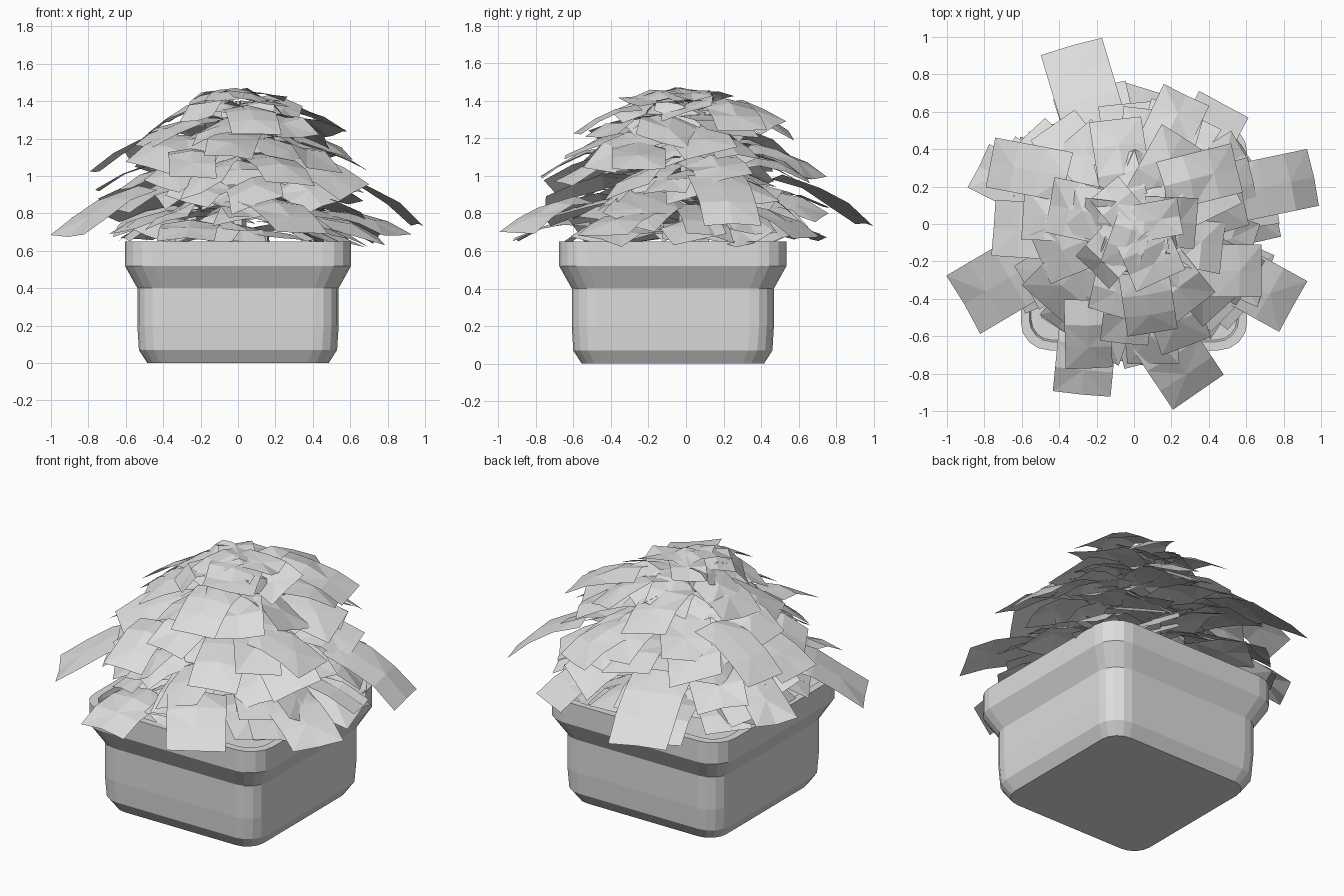
import bpy
import math
import random
from mathutils import Vector

random.seed(5)

default_cube = bpy.data.objects.get("Cube")
if default_cube:
    bpy.data.objects.remove(default_cube, do_unlink=True)

# One plain material for the whole plant
TONE = (0.72, 0.72, 0.72, 1)
grey = bpy.data.materials.new("light grey")
grey.use_nodes = True
grey.diffuse_color = TONE
grey.node_tree.nodes["Principled BSDF"].inputs["Base Color"].default_value = TONE


def make_object(name, verts, faces):
    mesh = bpy.data.meshes.new(name)
    mesh.from_pydata(verts, [], faces)
    mesh.materials.append(grey)
    mesh.update()
    obj = bpy.data.objects.new(name, mesh)
    bpy.context.collection.objects.link(obj)
    return obj


def rounded_square(half, radius, z, center_y, steps=4):
    """Ring of points around a square with rounded corners."""
    ring = []
    for corner in range(4):
        middle = math.radians(45 + 90 * corner)
        cx = math.copysign(half - radius, math.cos(middle))
        cy = math.copysign(half - radius, math.sin(middle))
        for i in range(steps + 1):
            a = math.radians(90 * (corner + i / steps))
            ring.append((cx + radius * math.cos(a), center_y + cy + radius * math.sin(a), z))
    return ring


def loft(name, rings):
    """Skin a stack of equal rings and cap both ends."""
    n = len(rings[0])
    verts = [p for ring in rings for p in ring]
    faces = [tuple(reversed(range(n)))]
    for k in range(len(rings) - 1):
        for i in range(n):
            j = (i + 1) % n
            faces.append((k * n + i, k * n + j, (k + 1) * n + j, (k + 1) * n + i))
    last = (len(rings) - 1) * n
    faces.append(tuple(range(last, last + n)))
    return make_object(name, verts, faces)


def make_leaf(name, base, tip, width, bulge=0.05, roll=0.0, jitter=0.016):
    """Broad square-ended leaf, arched along its length and creased along the middle."""
    base, tip = Vector(base), Vector(tip)
    along = tip - base
    side = along.cross(Vector((0, 0, 1))).normalized()
    up = side.cross(along).normalized()
    side = side * math.cos(roll) + up * math.sin(roll)
    verts, faces = [], []
    rows, columns = 4, 3
    for r in range(rows):
        t = r / (rows - 1)
        for c in range(columns):
            s = c - 1
            lift = bulge * math.sin(t * math.pi) + 0.025 * (1 - abs(s)) * (1 - t)
            wobble = random.uniform(-jitter, jitter)
            verts.append(base + along * t + side * (s * width / 2) + up * (lift + wobble))
    for r in range(rows - 1):
        for c in range(columns - 1):
            a = r * columns + c
            b, d, e = a + 1, a + columns, a + columns + 1
            if (r + c) % 2:
                faces += [(a, b, e), (a, e, d)]
            else:
                faces += [(a, b, d), (b, e, d)]
    return make_object(name, verts, faces)


# Pot: rounded square profile with a flared rim and a shallow recess of soil
POT_Y = -0.07
pot_profile = [(0.485, 0.11, 0.0), (0.53, 0.13, 0.07), (0.538, 0.13, 0.2), (0.538, 0.13, 0.4),
               (0.605, 0.15, 0.52), (0.605, 0.15, 0.65), (0.56, 0.12, 0.65), (0.55, 0.11, 0.625)]
loft("pot", [rounded_square(h, r, z, POT_Y) for h, r, z in pot_profile])

# Trunk hidden among the leaves
trunk_rings = []
for radius, z in ((0.05, 0.6), (0.035, 1.0), (0.015, 1.4)):
    trunk_rings.append([(radius * math.cos(i * math.pi / 3), radius * math.sin(i * math.pi / 3), z)
                        for i in range(6)])
loft("trunk", trunk_rings)

# Outermost leaves that shape the outline: base, tip, width
long_leaves = [
    ((-0.2, 0.5, 0.98), (-0.335, 0.95, 0.74), 0.34),
    ((0.53, 0.16, 1.0), (0.96, 0.25, 0.74), 0.31),
    ((0.45, -0.22, 0.8), (0.85, -0.44, 0.68), 0.31),
    ((0.13, -0.58, 0.86), (0.345, -0.9, 0.7), 0.33),
    ((-0.24, -0.5, 0.74), (-0.28, -0.91, 0.66), 0.31),
    ((-0.52, -0.2, 0.92), (-0.91, -0.43, 0.68), 0.36),
    ((-0.45, 0.12, 0.92), (-0.83, 0.31, 0.77), 0.26),
    ((-0.35, 0.25, 1.22), (-0.77, 0.33, 1.03), 0.27),
    ((0.15, 0.2, 1.38), (0.55, 0.3, 1.24), 0.27),
    ((0.12, 0.35, 1.14), (0.28, 0.69, 0.99), 0.27),
    ((0.3, 0.3, 0.82), (0.48, 0.64, 0.67), 0.3),
    ((-0.25, -0.4, 1.13), (-0.24, -0.77, 0.99), 0.25),
    ((0.05, -0.25, 1.35), (0.1, -0.58, 1.22), 0.27),
    ((0.3, -0.25, 1.15), (0.68, -0.25, 1.03), 0.28),
    ((-0.3, -0.05, 1.08), (-0.75, -0.02, 0.92), 0.3),
]
for base, tip, width in long_leaves:
    make_leaf("long_leaf", base, tip, width, bulge=0.035, jitter=0.01)

# Dome of overlapping tiers: count, inner radius, inner z, outer radius, outer z
tiers = [
    (12, 0.30, 0.73, 0.69, 0.66),
    (12, 0.28, 0.85, 0.71, 0.74),
    (10, 0.27, 0.97, 0.69, 0.86),
    (10, 0.23, 1.09, 0.66, 0.98),
    (9, 0.17, 1.21, 0.60, 1.09),
    (8, 0.11, 1.31, 0.51, 1.22),
    (6, 0.05, 1.38, 0.37, 1.32),
]


def leaf_ring(name, count, r0, z0, r1, z1, turn, roll):
    """Ring of leaves fanning outward with uneven reach, height and tilt."""
    for k in range(count):
        a = (k + turn + random.uniform(-0.3, 0.3)) * math.tau / count
        swing = a + random.uniform(-0.3, 0.3)
        reach = r1 * random.uniform(0.88, 1.12)
        dz = random.uniform(-0.035, 0.035)
        make_leaf(name,
                  (r0 * math.cos(a), r0 * math.sin(a), z0 + dz),
                  (reach * math.cos(swing), reach * math.sin(swing),
                   max(0.66, z1 + dz + random.uniform(-0.05, 0.03))),
                  random.uniform(0.24, 0.32),
                  bulge=random.uniform(0.02, 0.06),
                  roll=random.uniform(-roll, roll))


for level, (count, r0, z0, r1, z1) in enumerate(tiers):
    leaf_ring("leaf", count, r0, z0, r1, z1, 0.5 * (level % 2), 0.4)
    # Shorter leaves that fill the heart of the bush
    leaf_ring("inner_leaf", 6, 0.05, z0 - 0.03, 0.65 * r1, z1, 0.25, 0.5)

# Small crown leaves lying almost flat on top
for angle in (10, 130, 250):
    a = math.radians(angle)
    make_leaf("crown_leaf", (-0.08 * math.cos(a), -0.08 * math.sin(a), 1.43),
              (0.25 * math.cos(a), 0.25 * math.sin(a), 1.41), 0.2, bulge=0.025)
